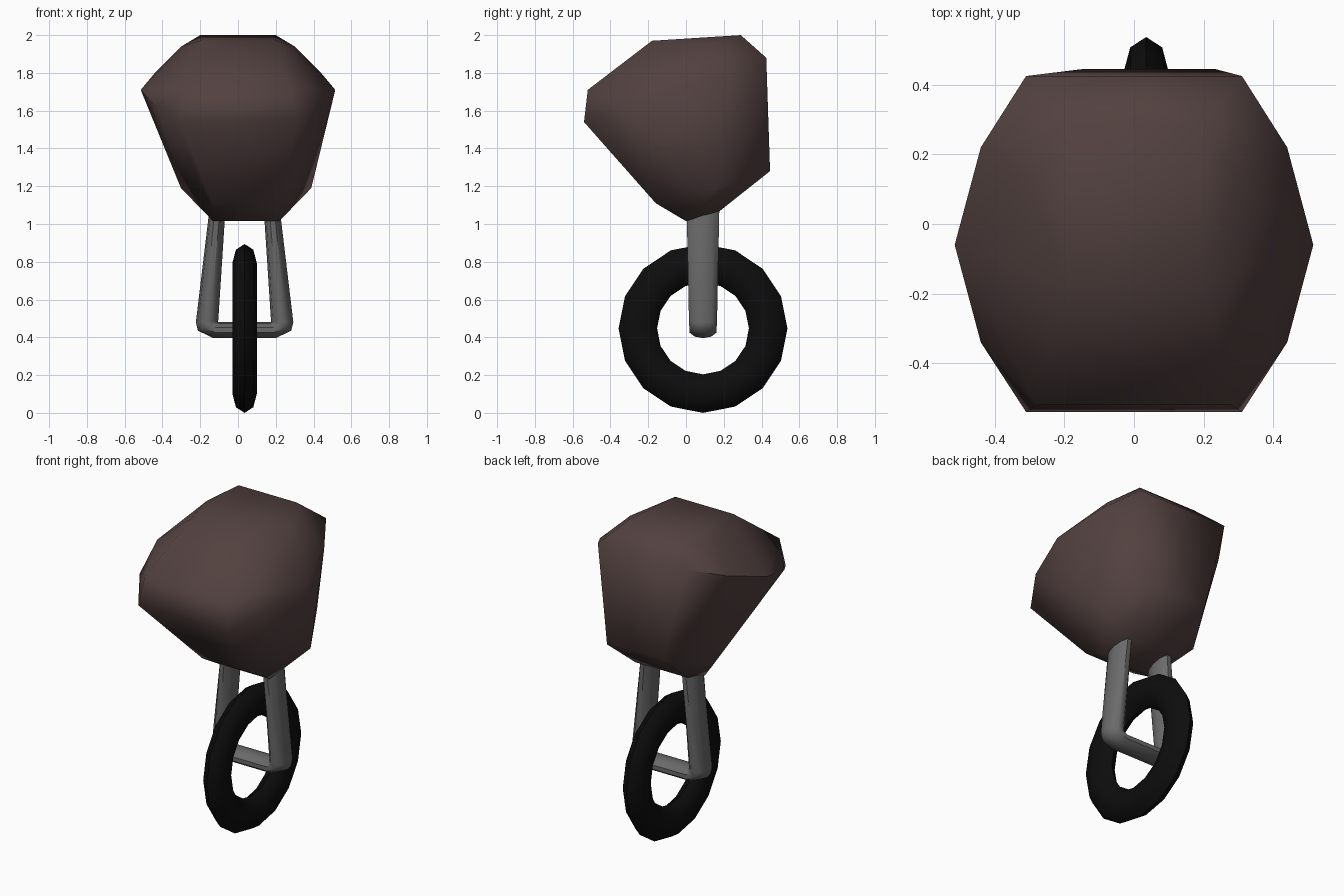
import bpy, bmesh, math
from mathutils import Vector

if "Cube" in bpy.data.objects:
    bpy.data.objects.remove(bpy.data.objects["Cube"])

CX, CY, AXLE_Z = 0.035, 0.09, 0.447   # wheel and fork centre


def material(name, rgb):
    m = bpy.data.materials.new(name)
    m.diffuse_color = (*rgb, 1)
    m.use_nodes = True
    m.node_tree.nodes["Principled BSDF"].inputs["Base Color"].default_value = m.diffuse_color
    return m


brown = material("dark_brown", (0.085, 0.054, 0.051))
grey = material("steel_grey", (0.145, 0.145, 0.145))
black = material("rubber_black", (0.004, 0.004, 0.004))


def finish(bm, name, mat, angle):
    bmesh.ops.recalc_face_normals(bm, faces=bm.faces[:])
    me = bpy.data.meshes.new(name)
    bm.to_mesh(me)
    bm.free()
    ob = bpy.data.objects.new(name, me)
    bpy.context.collection.objects.link(ob)
    me.materials.append(mat)
    bpy.ops.object.select_all(action='DESELECT')
    ob.select_set(True)
    bpy.context.view_layer.objects.active = ob
    bpy.ops.object.shade_smooth_by_angle(angle=math.radians(angle))
    return ob


# body: faceted lump; upper points mirror about x = 0, lower ones about the fork
upper = [(.20, .29, 2.0), (.30, .12, 1.94), (.20, -.18, 1.97), (.31, .425, 1.88),
         (.44, .22, 1.80), (.515, -.06, 1.71), (.44, -.34, 1.625),
         (.28, -.52, 1.71), (.31, -.54, 1.54)]
lower = [(.19, .445, 1.28), (.345, .16, 1.19), (.18, .18, 1.07),
         (.175, 0, 1.015), (.175, -.16, 1.11)]
bm = bmesh.new()
for pts, cx in ((upper, 0), (lower, .043)):
    for x, y, z in pts:
        for s in (-1, 1):
            bm.verts.new((cx + s * x, y, z))
bmesh.ops.convex_hull(bm, input=bm.verts[:])
finish(bm, "body", brown, 60)

# fork: oval tube swept down one leg, along the axle and up the other leg
# (outer x, outer z, inner x, inner z, half depth)
half = [(.180, 1.13, .098, 1.13, .092), (.258, .48, .140, .482, .078),
        (.247, .435, .140, .480, .076), (.165, .396, .135, .480, .075)]
rings = [(1, r) for r in half] + [(-1, r) for r in reversed(half)]
N = 10
bm = bmesh.new()
loops = []
for s, (ox, oz, ix, iz, d) in rings:
    a, b = Vector((s * ox, 0, oz)), Vector((s * ix, 0, iz))
    c, u = (a + b) / 2 + Vector((CX, CY, 0)), (a - b) / 2
    loops.append([bm.verts.new(c + u * math.cos(t) + Vector((0, d * math.sin(t), 0)))
                  for t in (2 * math.pi * i / N for i in range(N))])
for p, q in zip(loops, loops[1:]):
    for i in range(N):
        j = (i + 1) % N
        bm.faces.new((p[i], p[j], q[j], q[i]))
bm.faces.new(loops[0])
bm.faces.new(loops[-1])
finish(bm, "wheel_fork", grey, 50)

# tyre: ring with a flattened octagonal section
SEG, SEC = 16, 8
bm = bmesh.new()
grid = []
for i in range(SEG):
    a = 2 * math.pi * i / SEG
    ring = []
    for k in range(SEC):
        t = 2 * math.pi * k / SEC
        r = .345 + .102 * math.cos(t)
        ring.append(bm.verts.new((CX + .065 * math.sin(t), CY + r * math.cos(a),
                                  AXLE_Z + r * math.sin(a))))
    grid.append(ring)
for i in range(SEG):
    p, q = grid[i], grid[(i + 1) % SEG]
    for k in range(SEC):
        m = (k + 1) % SEC
        bm.faces.new((p[k], p[m], q[m], q[k]))
finish(bm, "tyre", black, 60)
